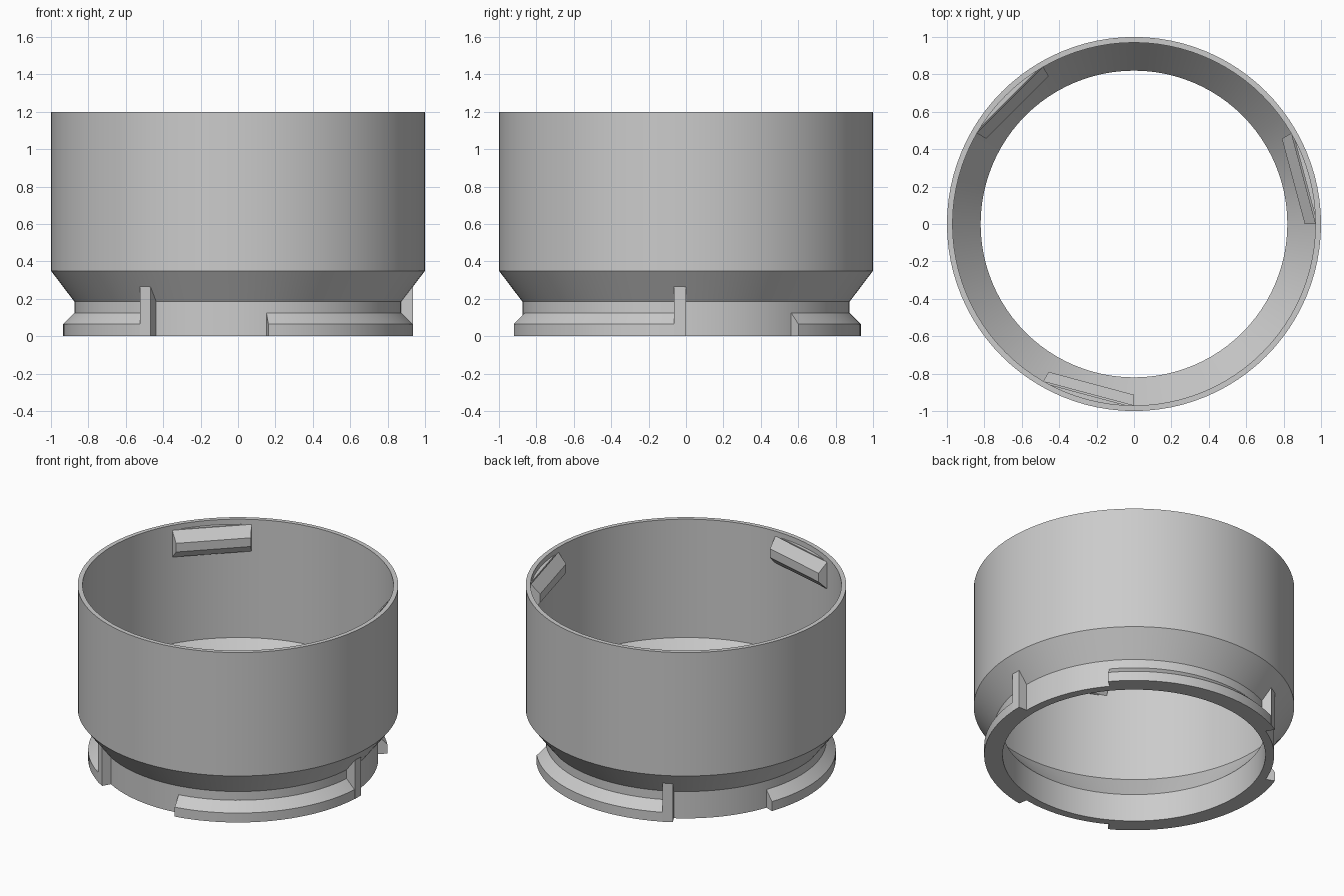
import bpy, bmesh, math

if "Cube" in bpy.data.objects:
    bpy.data.objects.remove(bpy.data.objects["Cube"])

grey = bpy.data.materials.new("light_grey")
grey.diffuse_color = (0.6, 0.6, 0.6, 1)
grey.use_nodes = True
grey.node_tree.nodes["Principled BSDF"].inputs["Base Color"].default_value = grey.diffuse_color


def finish(name, bm):
    bmesh.ops.recalc_face_normals(bm, faces=bm.faces)
    me = bpy.data.meshes.new(name)
    bm.to_mesh(me)
    bm.free()
    me.materials.append(grey)
    ob = bpy.data.objects.new(name, me)
    bpy.context.collection.objects.link(ob)
    bpy.ops.object.select_all(action='DESELECT')
    ob.select_set(True)
    bpy.context.view_layer.objects.active = ob
    bpy.ops.object.shade_smooth_by_angle(angle=math.radians(25))
    return ob


def loft(name, sections, closed=False):
    """Join a row of equal closed sections into one solid."""
    bm = bmesh.new()
    rows = [[bm.verts.new(p) for p in s] for s in sections]
    n = len(rows[0])
    pairs = list(zip(rows, rows[1:]))
    if closed:
        pairs.append((rows[-1], rows[0]))
    else:
        bm.faces.new(rows[0])
        bm.faces.new(rows[-1])
    for a, b in pairs:
        for i in range(n):
            j = (i + 1) % n
            bm.faces.new((a[i], a[j], b[j], b[i]))
    return finish(name, bm)


def sweep(name, profile, start, end, steps):
    """Turn an (r, z) profile around z between two angles in degrees."""
    full = end - start == 360
    secs = []
    for k in range(steps if full else steps + 1):
        a = math.radians(start + (end - start) * k / steps)
        secs.append([(r * math.cos(a), r * math.sin(a), z) for r, z in profile])
    return loft(name, secs, full)


# hollow body with stepped-in neck
sweep("body", [(0.82, 0), (0.875, 0), (0.875, 0.185), (1, 0.35), (1, 1.2),
               (0.97, 1.2), (0.97, 0.385), (0.82, 0.19)], 0, 360, 96)

for k in range(3):
    a0 = 120 * k
    # bevelled locking flange around the foot
    sweep(f"flange_{k+1}", [(0.86, 0), (0.935, 0), (0.935, 0.065),
                            (0.875, 0.125), (0.86, 0.125)],
          a0 + 40, a0 + 118, 24)
    # upright stop post at the end of each flange
    post = [(0.85, 0), (0.935, 0), (0.935, 0.27), (0.86, 0.188)]
    ob = loft(f"stop_post_{k+1}", [[(x, y, z) for x, z in post] for y in (-0.065, 0)])
    ob.rotation_euler.z = math.radians(a0)
    # straight bevelled tab inside the rim
    sweep(f"inner_tab_{k+1}", [(0.972, 0.98), (0.972, 1.165),
                               (0.913, 1.10), (0.913, 1.04)], a0, a0 + 30, 1)
    # filler between the straight tab and the round wall
    arc = [math.radians(a0 + 30 * i / 8) for i in range(9)]
    loft(f"tab_backing_{k+1}", [[(0.98 * math.cos(a), 0.98 * math.sin(a), z)
                                 for a in arc] for z in (0.98, 1.165)])
